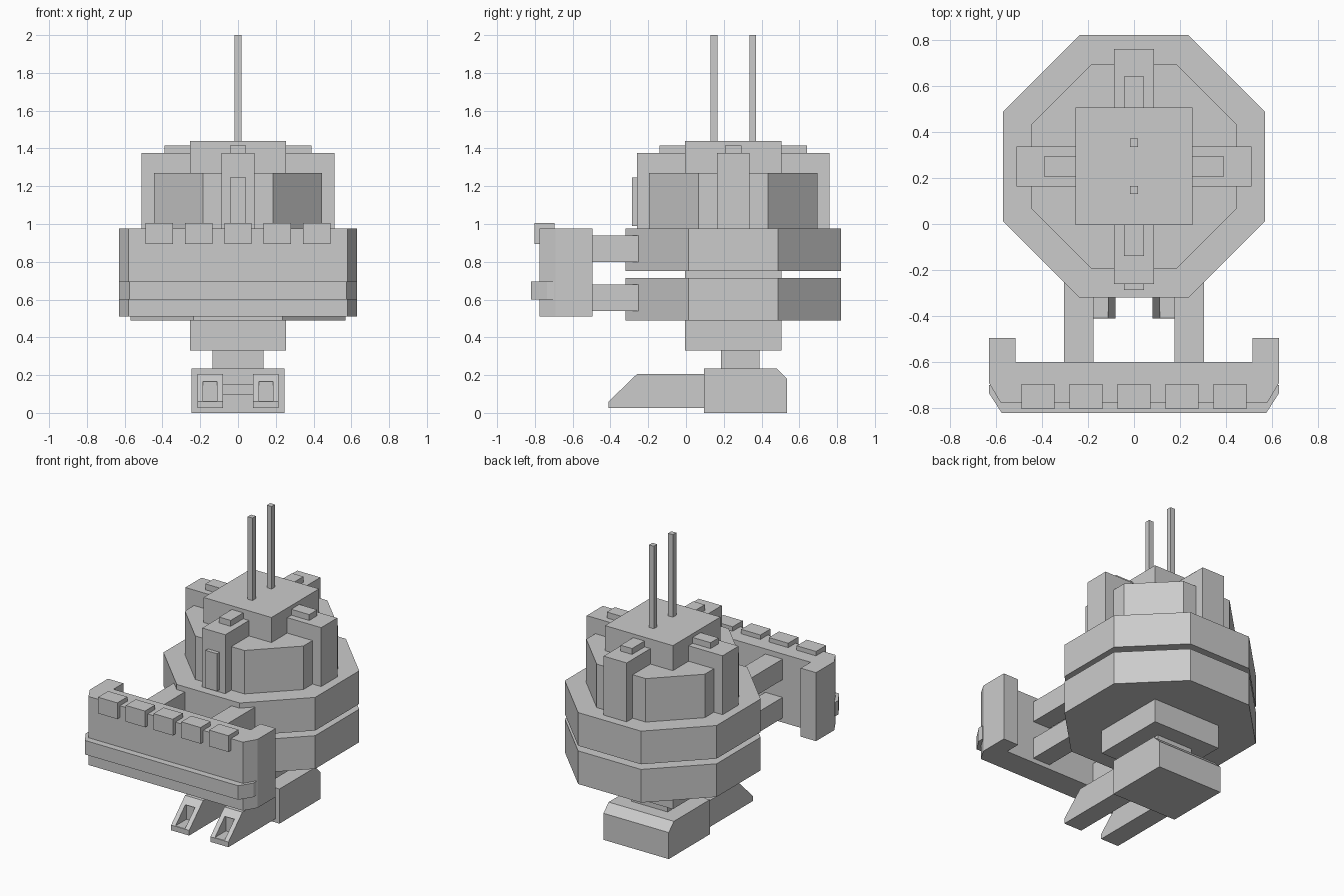
import bpy
import bmesh
import math
from mathutils import Vector

if "Cube" in bpy.data.objects:
    bpy.data.objects.remove(bpy.data.objects["Cube"], do_unlink=True)

grey = bpy.data.materials.new("plain grey")
grey.use_nodes = True
grey.diffuse_color = (0.6, 0.6, 0.6, 1)
grey.node_tree.nodes["Principled BSDF"].inputs["Base Color"].default_value = (0.6, 0.6, 0.6, 1)

CY = 0.25  # y of the tower axis


def prism(name, points, lo, hi, axis="z"):
    """Extrude an outline: (x, y) along z, or (y, z) along x."""
    bm = bmesh.new()
    if axis == "z":
        verts = [bm.verts.new((a, b, lo)) for a, b in points]
        step = Vector((0, 0, hi - lo))
    else:
        verts = [bm.verts.new((lo, a, b)) for a, b in points]
        step = Vector((hi - lo, 0, 0))
    face = bm.faces.new(verts)
    out = bmesh.ops.extrude_face_region(bm, geom=[face])
    bmesh.ops.translate(bm, vec=step,
                        verts=[v for v in out["geom"] if isinstance(v, bmesh.types.BMVert)])
    bmesh.ops.recalc_face_normals(bm, faces=bm.faces)
    mesh = bpy.data.meshes.new(name)
    bm.to_mesh(mesh)
    bm.free()
    mesh.materials.append(grey)
    obj = bpy.data.objects.new(name, mesh)
    bpy.context.collection.objects.link(obj)
    return obj


def box(name, x, y, z):
    outline = [(x[0], y[0]), (x[1], y[0]), (x[1], y[1]), (x[0], y[1])]
    return prism(name, outline, z[0], z[1])


def octagon(name, apothem, lo, hi):
    r = apothem / math.cos(math.pi / 8)
    angles = [math.pi / 8 + i * math.pi / 4 for i in range(8)]
    return prism(name, [(r * math.cos(a), CY + r * math.sin(a)) for a in angles], lo, hi)


def mirrored(half):
    """Complete an outline given for +x, running front to back."""
    return half + [(-x, y) for x, y in reversed(half)]


# Tower: square core with stacked octagonal rings
box("tower_core", (-0.255, 0.255), (CY - 0.255, CY + 0.255), (0.33, 1.44))
octagon("lower_ring", 0.57, 0.49, 0.715)
octagon("upper_ring", 0.57, 0.75, 0.975)
octagon("turret_drum", 0.445, 0.975, 1.27)

# Four buttresses around the drum, each with a small cap
for side, dx, dy in (("left", 1, 0), ("right", -1, 0), ("front", 0, -1), ("back", 0, 1)):
    for part, inner, outer, half, lo, hi in (
            ("buttress", 0.2, 0.51, 0.0865, 0.975, 1.375),
            ("buttress_cap", 0.2, 0.39, 0.043, 1.37, 1.415)):
        xs = sorted((dx * inner, dx * outer)) if dx else (-half, half)
        ys = sorted((CY + dy * inner, CY + dy * outer)) if dy else (CY - half, CY + half)
        box(f"{side}_{part}", xs, ys, (lo, hi))
box("front_buttress_panel", (-0.043, 0.043), (-0.287, -0.255), (0.99, 1.245))

# Two masts on the roof
for name, y in (("front_mast", 0.148), ("back_mast", 0.353)):
    box(name, (-0.018, 0.018), (y - 0.018, y + 0.018), (1.43, 2.0))

# Shield wall with returns at both ends
prism("shield_wall", mirrored([(0.58, -0.775), (0.63, -0.69), (0.63, -0.495),
                               (0.515, -0.495), (0.515, -0.6)]), 0.51, 0.975)
prism("shield_belt", mirrored([(0.575, -0.82), (0.63, -0.735), (0.63, -0.7)]), 0.6, 0.695)
for i in range(5):
    x = (i - 2) * 0.2085
    box(f"shield_cleat_{i + 1}", (x - 0.0725, x + 0.0725), (-0.803, -0.695), (0.895, 1.005))

# Four arms joining the shield to the rings
for side, s in (("left", 1), ("right", -1)):
    for level, lo, hi in (("lower", 0.54, 0.68), ("upper", 0.80, 0.94)):
        box(f"{side}_{level}_arm", sorted((s * 0.175, s * 0.305)), (-0.61, -0.2), (lo, hi))

# Neck and base block with a bevelled back edge
box("neck", (-0.135, 0.135), (0.185, 0.39), (0.23, 0.335))
prism("base_block", [(0.095, 0), (0.535, 0), (0.535, 0.18), (0.48, 0.235), (0.095, 0.235)],
      -0.245, 0.245, "x")
box("toe_crossbar", (-0.085, 0.085), (0.05, 0.1), (0.095, 0.15))

# Two sloped toes, each with a recess cut into the slope
toe_side = [(-0.41, 0.025), (0.1, 0.025), (0.1, 0.205), (-0.26, 0.205), (-0.41, 0.06)]
for side, s in (("left", 1), ("right", -1)):
    toe = prism(f"{side}_toe", toe_side, s * 0.08, s * 0.215, "x")
    cutter = box("toe_cutter", sorted((s * 0.112, s * 0.184)), (-0.5, -0.29), (0.062, 0.165))
    cutter.hide_render = True
    cut = toe.modifiers.new("recess", "BOOLEAN")
    cut.operation = "DIFFERENCE"
    cut.solver = "EXACT"
    cut.object = cutter
    bpy.context.view_layer.objects.active = toe
    bpy.ops.object.modifier_apply(modifier=cut.name)
    bpy.data.objects.remove(cutter, do_unlink=True)
